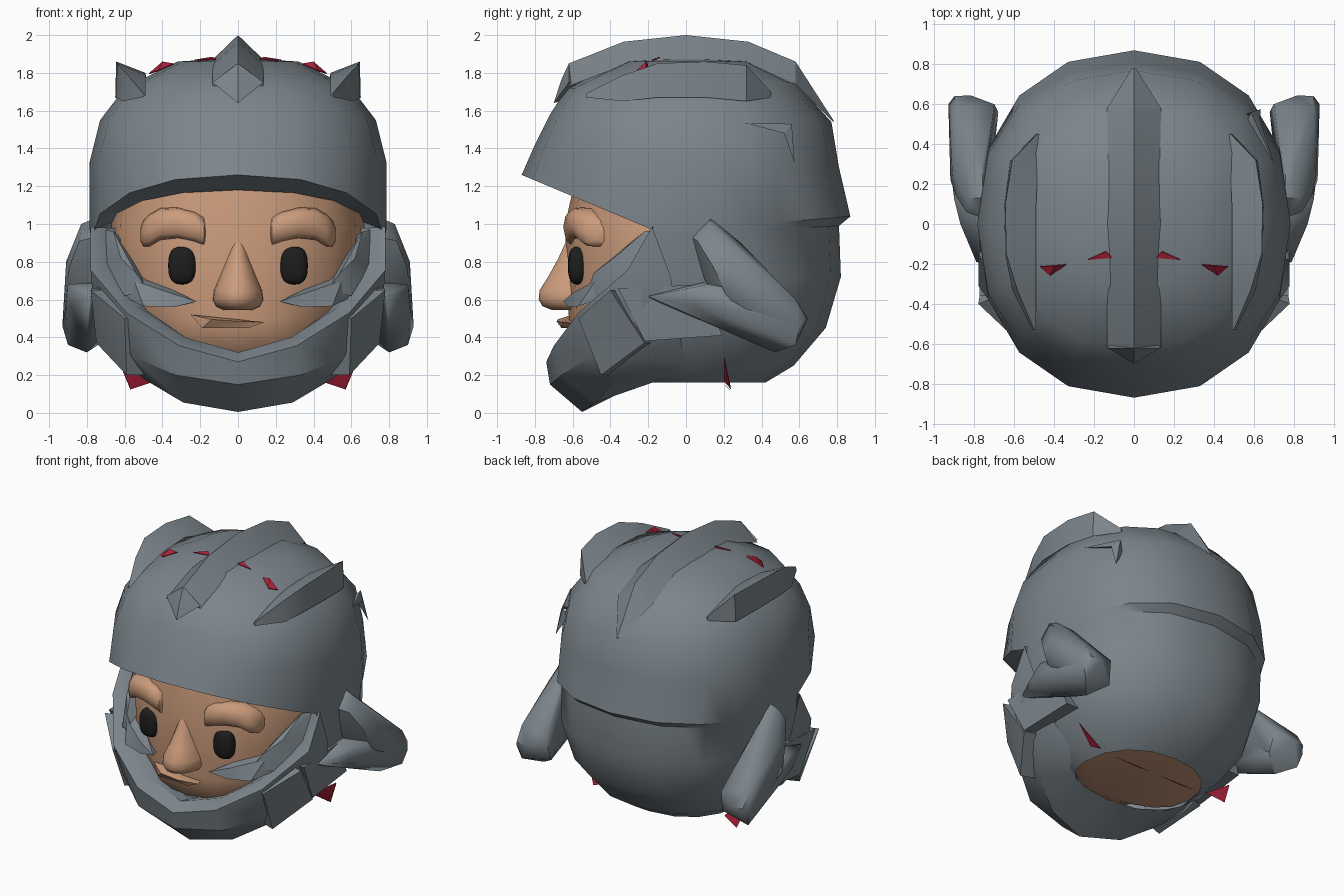
import bpy, bmesh, math
from mathutils import Vector

if "Cube" in bpy.data.objects:
    bpy.data.objects.remove(bpy.data.objects["Cube"])


def material(name, rgb):
    m = bpy.data.materials.new(name)
    m.diffuse_color = (*rgb, 1)
    m.use_nodes = True
    m.node_tree.nodes["Principled BSDF"].inputs["Base Color"].default_value = m.diffuse_color
    return m


STEEL = material("steel grey", (0.20, 0.235, 0.26))
SKIN = material("skin", (0.60, 0.33, 0.20))
BLACK = material("black", (0.012, 0.012, 0.012))
RED = material("red", (0.40, 0.015, 0.04))


def finish(name, bm, mat, angle=35):
    bmesh.ops.remove_doubles(bm, verts=bm.verts, dist=1e-4)
    bmesh.ops.recalc_face_normals(bm, faces=bm.faces)
    me = bpy.data.meshes.new(name)
    bm.to_mesh(me)
    bm.free()
    ob = bpy.data.objects.new(name, me)
    bpy.context.collection.objects.link(ob)
    me.materials.append(mat)
    bpy.ops.object.select_all(action='DESELECT')
    ob.select_set(True)
    bpy.context.view_layer.objects.active = ob
    bpy.ops.object.shade_smooth_by_angle(angle=math.radians(angle))
    return ob


def bridge(bm, a, b, closed=True):
    """Quads between two equal rows of vertices."""
    n = len(a)
    for i in range(n if closed else n - 1):
        j = (i + 1) % n
        q = list(dict.fromkeys((a[i], a[j], b[j], b[i])))
        if len(q) > 2:
            bm.faces.new(q)


def loft(name, rows, mat, closed=True, caps=False, angle=35):
    bm = bmesh.new()
    vs = [[bm.verts.new(p) for p in r] for r in rows]
    for a, b in zip(vs, vs[1:]):
        bridge(bm, a, b, closed)
    if caps:
        bm.faces.new(vs[0])
        bm.faces.new(vs[-1])
    return finish(name, bm, mat, angle)


def hull(name, pts, mat=STEEL, angle=30, sides=(1, -1)):
    """Convex solid, repeated on the mirrored side."""
    for s in sides:
        bm = bmesh.new()
        for x, y, z in pts:
            bm.verts.new((x * s, y, z))
        r = bmesh.ops.convex_hull(bm, input=bm.verts)
        junk = [g for g in r["geom_interior"] if isinstance(g, bmesh.types.BMVert)]
        bmesh.ops.delete(bm, geom=junk, context='VERTS')
        finish(name + ("" if len(sides) == 1 else "_right" if s > 0 else "_left"), bm, mat, angle)


N = 32


def ring(z, yf, yb, hw):
    """Sixteen-sided ring with edge midpoints; index 0 is the front. z is (front, side, back) or one height."""
    zf, zs, zb = z if isinstance(z, tuple) else (z, z, z)
    out = []
    for i in range(0, N, 2):
        t = 2 * math.pi * i / N
        c, s = math.cos(t), math.sin(t)
        k = abs(c) ** 0.87
        x = hw * math.copysign(abs(s) ** 0.9, s)
        y = -math.copysign(k, c) * (yf if c > 0 else yb)
        out.append(Vector((x, y, zs + ((zf if c > 0 else zb) - zs) * k)))
    return [p for a, b in zip(out, out[1:] + out[:1]) for p in (a, (a + b) / 2)]


# Helmet shell: dome, brim, back lip and neck guard with the face left open
brim = [(x, y, 1.26 - 0.42 * (y + 0.87) if y < -0.17 else 0.97 + 0.07 * max(0, y) / 0.87)
        for x, y, z in ring(1.0, 0.87, 0.87, 0.785)]
upper = [ring(1.88, 0.001, 0.001, 0.001), ring(1.86, 0.32, 0.34, 0.32),
         ring((1.72, 1.72, 1.75), 0.63, 0.58, 0.6), ring((1.58, 1.55, 1.54), 0.72, 0.77, 0.73),
         ring((1.42, 1.33, 1.30), 0.80, 0.81, 0.785), brim]
lower = [ring((0.95, 0.95, 0.99), 0.86, 0.81, 0.782), ring(0.72, 0.80, 0.82, 0.77),
         ring(0.45, 0.66, 0.74, 0.69), ring(0.25, 0.45, 0.57, 0.55), ring(0.16, 0.27, 0.42, 0.43)]
bm = bmesh.new()
rows = [[bm.verts.new(p) for p in r] for r in upper + lower]
bm.faces.new(rows[0])
for k, (a, b) in enumerate(zip(rows, rows[1:])):
    if 5 <= k < 9:                                   # only behind the face opening
        bridge(bm, a[7:N - 6], b[7:N - 6], False)
    else:
        bridge(bm, a, b)
inner = [bm.verts.new(p) for p in ring((1.18, 0.96, 0.96), 0.62, 0.5, 0.69)]
order = [i % N for i in range(-7, 8)]
bridge(bm, [rows[5][i] for i in order], [inner[i] for i in order], False)
bmesh.ops.delete(bm, geom=[v for v in bm.verts if not v.link_faces], context='VERTS')
finish("helmet_shell", bm, STEEL, 33)

# Head inside the helmet
loft("head", [ring(1.35, 0.56, 0.55, 0.6), ring(1.0, 0.64, 0.6, 0.67), ring(0.7, 0.63, 0.58, 0.66),
              ring(0.5, 0.62, 0.5, 0.58), ring(0.35, 0.60, 0.45, 0.5), ring(0.2, 0.29, 0.44, 0.46)],
     SKIN, caps=True, angle=60)

# Jaw guard: each section runs lining, inner rim, outer rim, middle, bottom, back
half = [
    [(0, -.55, .30), (0, -.65, .32), (0, -.74, .27), (0, -.72, .15), (0, -.55, .005), (0, -.27, .16)],
    [(.25, -.5, .38), (.28, -.61, .40), (.31, -.70, .355), (.33, -.66, .2), (.29, -.48, .055), (.22, -.24, .16)],
    [(.48, -.38, .54), (.53, -.49, .56), (.59, -.57, .53), (.56, -.5, .3), (.50, -.36, .18), (.38, -.15, .17)],
    [(.62, -.15, .78), (.69, -.25, .79), (.78, -.31, .755), (.76, -.28, .5), (.62, -.22, .28), (.47, -.08, .2)],
    [(.62, -.08, .98), (.70, -.15, .98), (.78, -.18, .985), (.775, -.08, .72), (.70, -.04, .45), (.55, .0, .25)],
]
mirror = [[(-x, y, z) for x, y, z in s] for s in half[:0:-1]]
loft("jaw_guard", mirror + half, STEEL, closed=False, angle=35)

# Jaw blocks and the ledged side panels behind them
block = [(.60, -.57, .5), (.78, -.40, .65), (.75, -.22, .37), (.59, -.45, .20)]
hull("jaw_block", block + [(x - .1, y + .04, z) for x, y, z in block])
panel = [(.775, -.36, .66), (.765, .1, .68), (.73, .19, .41), (.75, -.22, .38)]
hull("side_panel", panel + [(x - .15, y, z) for x, y, z in panel])

# Cheek pads: a pointed lower wedge and a taller rear flap
hull("cheek_pad", [(.22, -.65, .59), (.34, -.62, .56), (.50, -.57, .565), (.36, -.60, .635), (.69, -.28, .66),
                   (.69, -.23, .82), (.55, -.48, .70), (.25, -.55, .58), (.6, -.2, .7)])
hull("cheek_flap", [(.47, -.52, .64), (.54, -.49, .74), (.62, -.38, .82), (.66, -.22, .96), (.70, -.16, .97),
                    (.70, -.24, .78), (.60, -.46, .62), (.5, -.3, .65), (.58, -.18, .9)])

# Swept-back ear horns: an upper and a lower prong sharing one tip
tip = [(.90, .58, .60), (.93, .60, .46), (.90, .58, .36), (.80, .47, .32), (.68, .56, .40),
       (.70, .60, .56), (.82, .645, .50), (.90, .64, .50)]
hull("ear_upper", tip + [(.76, .13, 1.03), (.83, .13, 1.0), (.76, .03, .93), (.84, .06, .91), (.76, .10, .70),
                         (.89, .14, .78), (.91, .25, .80), (.76, .30, .89), (.92, .22, .62)], angle=50)
hull("ear_lower", tip + [(.76, -.20, .61), (.79, -.19, .62), (.87, .0, .64), (.76, .09, .69), (.90, .12, .68),
                         (.76, .0, .53), (.76, .30, .40), (.88, .05, .56), (.91, .2, .56)], angle=50)


def crest(name, sections):
    """Triangular ridge; each section is y and three (x, z) corners."""
    loft(name, [[(x, y, z) for x, z in tri] for y, tri in sections], STEEL, caps=True, angle=25)


# Centre crest
mid = [(-.62, 1.73, 1.85), (-.33, 1.84, 1.965), (0, 1.87, 2.0), (.33, 1.85, 1.965), (.58, 1.74, 1.86)]
crest("centre_crest", [(y, [(-.135, b), (0, t), (.135, b)]) for y, b, t in mid]
      + [(.78, [(-.01, 1.54), (0, 1.55), (.01, 1.54)])])
hull("crest_nose", [(-.135, -.62, 1.75), (.135, -.62, 1.75), (0, -.62, 1.85), (0, -.66, 1.765), (0, -.70, 1.64),
                    (0, -.5, 1.7)], sides=(1,), angle=10)

# Side crests
fin = [(-.53, (.49, 1.68), (.50, 1.69), (.51, 1.67)), (-.33, (.49, 1.75), (.585, 1.79), (.61, 1.65)),
       (-.15, (.49, 1.79), (.64, 1.85), (.645, 1.67)), (.1, (.49, 1.80), (.645, 1.86), (.65, 1.67)),
       (.32, (.48, 1.74), (.61, 1.84), (.62, 1.65)), (.45, (.47, 1.68), (.485, 1.70), (.49, 1.67))]
for s, side in ((1, "right"), (-1, "left")):
    crest("side_crest_" + side, [(y, [(s * x, z) for x, z in tri]) for y, *tri in fin])

# Small hooked spur on one side of the dome
hull("dome_spur_top", [(.70, .31, 1.535), (.585, .56, 1.53), (.63, .52, 1.48), (.56, .5, 1.5)], sides=(1,))
hull("dome_spur_hook", [(.585, .56, 1.53), (.63, .52, 1.48), (.635, .575, 1.32), (.56, .55, 1.45)], sides=(1,))


def blob(name, loc, size, mat):
    """Rounded box-like pebble."""
    bm = bmesh.new()
    bmesh.ops.create_uvsphere(bm, u_segments=20, v_segments=12, radius=1)
    for v in bm.verts:
        v.co = Vector(loc) + Vector([size[i] * math.copysign(abs(v.co[i]) ** .75, v.co[i]) for i in range(3)])
    finish(name, bm, mat, 60)


for s, side in ((1, "right"), (-1, "left")):
    # Eyes
    blob("eye_" + side, (.295 * s, -.575, .78), (.075, .05, .10), BLACK)
    # Brows: thick bent bars with rounded sections
    bar = [(.165, .95, .04, .54), (.18, .96, .08, .56), (.23, .985, .083, .565), (.32, 1.005, .083, .55),
           (.41, 1.0, .084, .52), (.47, .965, .085, .485), (.50, .95, .07, .46), (.515, .945, .035, .44)]
    rings = []
    for x, z, r, y in bar:
        rings.append([(s * x, -y - .085 * min(1, r / .08) * math.cos(a), z + r * math.copysign(
            abs(math.sin(a)) ** .6, math.sin(a))) for a in [k * math.pi / 6 for k in range(12)]])
    loft("brow_" + side, rings, SKIN, caps=True, angle=60)

# Nose: rounded sections from bridge to tip
nose = [(.93, .03, .625), (.82, .065, .675), (.72, .10, .73), (.65, .13, .775), (.60, .137, .78),
        (.565, .12, .76), (.545, .08, .71)]
arc = [k * math.pi / 10 for k in range(11)]
loft("nose", [[(-w * math.cos(a), -.56 - (d - .56) * math.sin(a) ** .9, z) for a in arc] for z, w, d in nose],
     SKIN, caps=True, angle=60)

# Crooked lower lip
hull("lip", [(-.25, -.60, .52), (-.14, -.68, .495), (.0, -.685, .485), (.14, -.65, .48), (.06, -.66, .45),
             (-.19, -.64, .45), (-.1, -.55, .45), (.1, -.55, .47)], SKIN, sides=(1,))

# Red lining points showing through the crown and under the neck
red = [[(.47, -.215, 1.80), (.34, -.205, 1.85), (.40, -.21, 1.86), (.42, -.26, 1.815)],
       [(.23, -.18, 1.87), (.14, -.14, 1.885), (.11, -.17, 1.875)],
       [(.64, .20, .30), (.45, .20, .17), (.57, .235, .13)],
       [(.32, .205, .15), (.05, .205, .15), (.20, .23, .125)]]
for k, tri in enumerate(red):
    hull("red_point_%d" % (k + 1), tri + [(x, y + .004, z - .006) for x, y, z in tri], RED)
